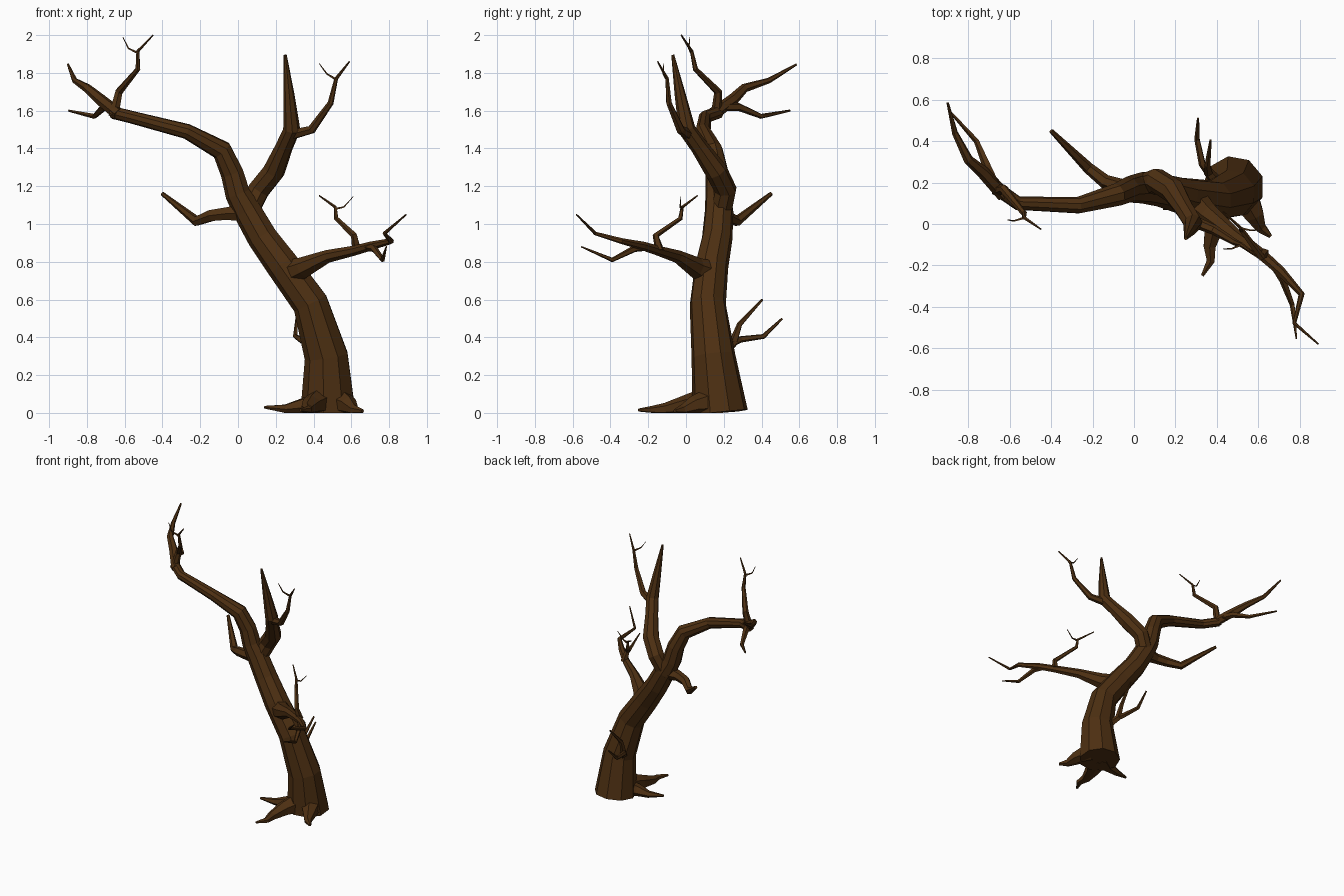
import bpy, bmesh, math
from mathutils import Vector

bark = bpy.data.materials.new("dark_brown_bark")
bark.diffuse_color = (0.075, 0.029, 0.006, 1)


def limb(name, sides, pts):
    """Faceted tapering tube through points (x, y, z, radius), closed at both ends."""
    P = [Vector(p[:3]) for p in pts]
    bm = bmesh.new()
    rings, side = [], None
    for i, p in enumerate(P):
        d_in = (p - P[i - 1]).normalized() if i else Vector()
        d_out = (P[i + 1] - p).normalized() if i < len(P) - 1 else Vector()
        t = (d_in + d_out).normalized()
        if side is None:
            side = Vector((1, 0, 0)) if abs(t.x) < 0.8 else Vector((0, 0, 1))
        side = (side - t * side.dot(t)).normalized()   # carry the frame along without twist
        other = t.cross(side)
        ring = []
        for k in range(sides):
            a = math.tau * (k + 0.5) / sides
            v = p + (side * math.cos(a) + other * math.sin(a)) * pts[i][3]
            v.z = max(v.z, 0)
            ring.append(bm.verts.new(v))
        rings.append(ring)
    for a, b in zip(rings, rings[1:]):
        for k in range(sides):
            n = (k + 1) % sides
            bm.faces.new((a[k], a[n], b[n], b[k]))
    bm.faces.new(rings[0][::-1])
    bm.faces.new(rings[-1])
    bmesh.ops.recalc_face_normals(bm, faces=bm.faces)
    me = bpy.data.meshes.new(name)
    bm.to_mesh(me)
    bm.free()
    me.materials.append(bark)
    ob = bpy.data.objects.new(name, me)
    bpy.context.collection.objects.link(ob)


# Leaning trunk, running on into the long left bough
limb("trunk", 9, [
    (.48, .18, 0, .15), (.47, .145, .3, .118), (.385, .115, .58, .097),
    (.24, .135, .78, .09), (.13, .165, .93, .082), (.05, .175, 1.07, .077),
    (0, .17, 1.16, .068), (-.03, .165, 1.27, .062), (-.085, .14, 1.39, .056),
    (-.27, .09, 1.49, .041), (-.56, .10, 1.565, .034), (-.66, .17, 1.59, .034)])
limb("left_bough_fork_upper", 6, [
    (-.63, .14, 1.58, .034), (-.73, .25, 1.66, .031), (-.80, .31, 1.72, .024),
    (-.865, .44, 1.76, .015), (-.9, .585, 1.845, .006)])
limb("left_bough_fork_lower", 5, [
    (-.67, .19, 1.62, .025), (-.71, .28, 1.62, .022), (-.76, .40, 1.57, .014),
    (-.895, .55, 1.60, .006)])
limb("left_bough_shoot", 6, [
    (-.66, .16, 1.57, .03), (-.63, .17, 1.70, .022), (-.53, .05, 1.82, .014),
    (-.53, .03, 1.915, .009), (-.45, -.025, 2.0, .004)])
limb("left_bough_twig", 4, [
    (-.53, .03, 1.905, .008), (-.58, .015, 1.93, .005), (-.61, .02, 1.99, .002)])

# Right upper bough with its spike and side shoot
limb("right_bough", 8, [
    (.04, .18, 1.04, .06), (.11, .21, 1.18, .06), (.19, .16, 1.28, .06),
    (.245, .07, 1.41, .047), (.285, .005, 1.5, .046), (.27, -.03, 1.68, .03),
    (.25, -.07, 1.895, .008)])
limb("right_bough_shoot", 6, [
    (.27, .02, 1.47, .03), (.39, -.03, 1.50, .024), (.49, -.09, 1.64, .016),
    (.52, -.10, 1.77, .010), (.59, -.15, 1.86, .004)])
limb("right_bough_twig", 4, [
    (.52, -.10, 1.765, .008), (.47, -.12, 1.795, .005), (.43, -.12, 1.85, .002)])

# Bent branch on the back left
limb("back_left_branch", 6, [
    (.04, .18, 1.06, .055), (-.06, .18, 1.055, .038), (-.14, .205, 1.045, .034),
    (-.22, .27, 1.015, .028), (-.40, .45, 1.16, .011)])

# Low front right branch with forks
limb("front_branch", 7, [
    (.28, .12, .74, .075), (.35, .05, .77, .058), (.48, -.05, .83, .035),
    (.62, -.15, .86, .027), (.71, -.23, .885, .024), (.81, -.34, .91, .016),
    (.775, -.48, .95, .010), (.89, -.58, 1.05, .004)])
limb("front_branch_fork", 5, [
    (.68, -.20, .88, .022), (.72, -.27, .87, .019), (.765, -.39, .81, .013),
    (.785, -.555, .88, .004)])
limb("front_branch_shoot", 5, [
    (.63, -.14, .86, .025), (.615, -.16, .94, .018), (.52, -.03, 1.03, .013),
    (.515, -.02, 1.09, .009), (.43, .06, 1.15, .004)])
limb("front_branch_twig", 4, [
    (.515, -.02, 1.08, .008), (.56, -.03, 1.09, .005), (.61, -.03, 1.145, .002)])

# Small forked branch low on the back
limb("back_branch", 5, [
    (.42, .18, .31, .035), (.36, .25, .37, .024), (.355, .285, .47, .015),
    (.37, .405, .6, .006)])
limb("back_branch_fork", 5, [
    (.365, .245, .37, .022), (.33, .29, .39, .018), (.305, .41, .405, .014),
    (.31, .51, .5, .006)])

# Surface roots
limb("left_root", 6, [
    (.44, .16, .05, .07), (.34, .11, .03, .05), (.25, .10, .02, .027), (.14, .075, .03, .008)])
limb("front_root", 6, [
    (.44, .12, .06, .08), (.39, .0, .04, .055), (.365, -.11, .02, .033),
    (.37, -.18, .015, .022), (.33, -.25, .015, .008)])
limb("right_root", 6, [
    (.53, .14, .06, .08), (.585, .04, .04, .05), (.615, -.02, .015, .028),
    (.66, -.06, .01, .010)])
